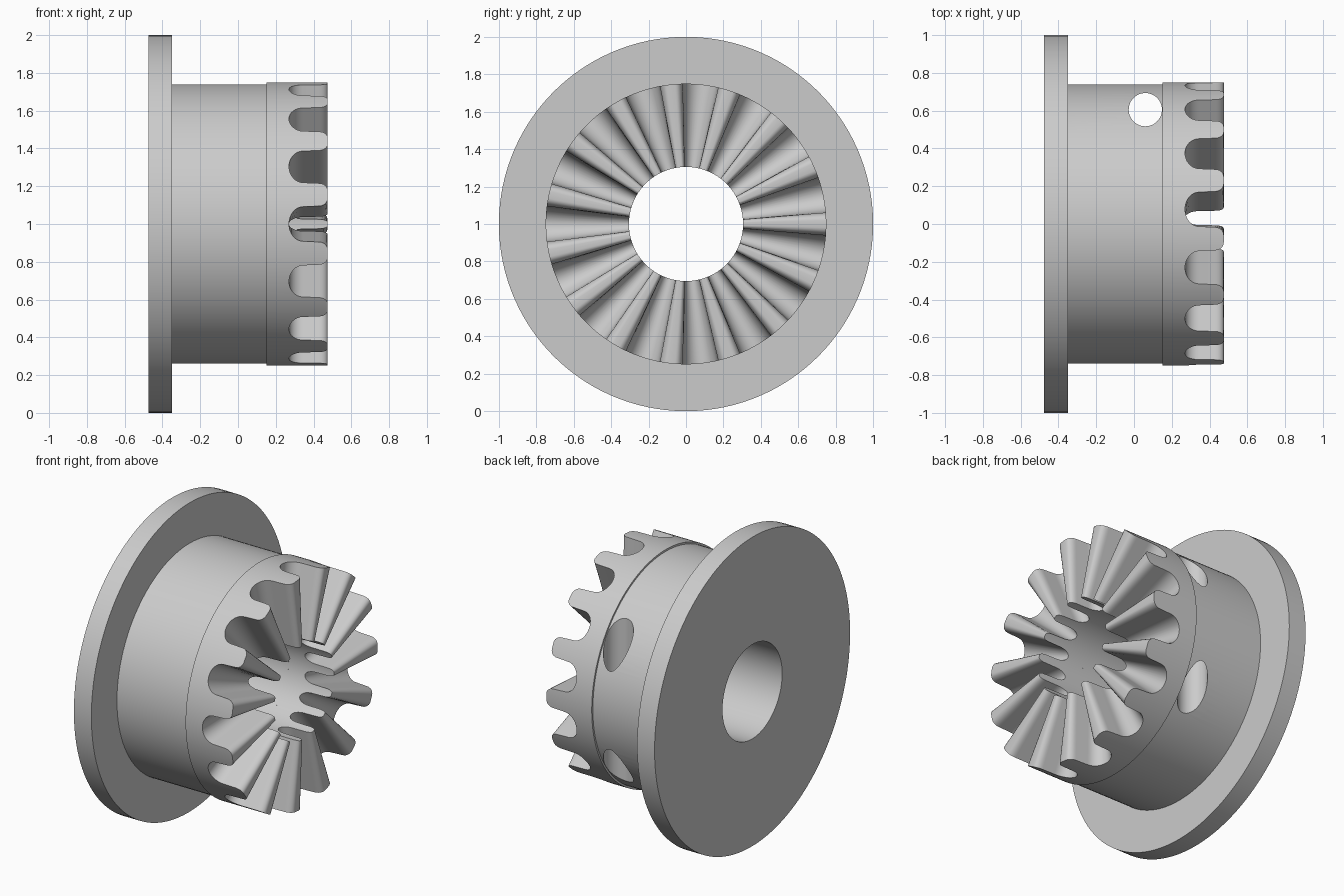
import bpy, bmesh, math

if "Cube" in bpy.data.objects:
    bpy.data.objects.remove(bpy.data.objects["Cube"], do_unlink=True)

TEETH = 15
BORE, HUB, CROWN, FLANGE = 0.305, 0.738, 0.75, 1.0
X_BACK, X_FLANGE, X_CROWN, X_ROOT, X_TIP = -0.475, -0.35, 0.15, 0.27, 0.475

# Single grey material
grey = bpy.data.materials.new("plain grey")
grey.use_nodes = True
colour = (0.6, 0.6, 0.6, 1)
grey.diffuse_color = colour
grey.node_tree.nodes["Principled BSDF"].inputs["Base Color"].default_value = colour


def polar(x, r, deg):
    a = math.radians(deg)
    return (x, -r * math.cos(a), 1 + r * math.sin(a))


def finish(name, bm):
    bmesh.ops.recalc_face_normals(bm, faces=bm.faces)
    mesh = bpy.data.meshes.new(name)
    bm.to_mesh(mesh)
    bm.free()
    mesh.materials.append(grey)
    ob = bpy.data.objects.new(name, mesh)
    bpy.context.collection.objects.link(ob)
    return ob


def ring_solid(name, sections):
    """Join closed cross-sections, one per angle, into a ring."""
    bm = bmesh.new()
    loops = [[bm.verts.new(p) for p in s] for s in sections]
    for a, b in zip(loops, loops[1:] + loops[:1]):
        n = len(a)
        for k in range(n):
            bm.faces.new((a[k], a[(k + 1) % n], b[(k + 1) % n], b[k]))
    return finish(name, bm)


def smooth(ob):
    bpy.ops.object.select_all(action='DESELECT')
    ob.select_set(True)
    bpy.context.view_layer.objects.active = ob
    bpy.ops.object.shade_smooth_by_angle(angle=math.radians(30))


# Flange and hub, turned around the bore
outline = [(X_BACK, BORE), (X_BACK, FLANGE), (X_FLANGE, FLANGE),
           (X_FLANGE, HUB), (X_CROWN, HUB), (X_CROWN, BORE)]
body = ring_solid("flanged_hub",
                  [[polar(x, r, i * 3) for x, r in outline] for i in range(120)])

# Off-centre vertical pin hole through the hub
bpy.ops.mesh.primitive_cylinder_add(vertices=48, radius=0.088, depth=1.7,
                                    location=(0.06, 0.605, 1))
cutter = bpy.context.object
cutter.name = "pin_hole_cutter"
cut = body.modifiers.new("pin hole", 'BOOLEAN')
cut.object = cutter
cut.operation = 'DIFFERENCE'
cut.solver = 'EXACT'
bpy.context.view_layer.objects.active = body
bpy.ops.object.modifier_apply(modifier=cut.name)
bpy.data.objects.remove(cutter, do_unlink=True)
smooth(body)

# Half a tooth pitch as (angle, x): rounded root, steep flank, rounded tip
half = []
for i in range(9):
    t = math.radians(90 * i / 8)
    half.append((7.0 * math.sin(t), X_ROOT + 0.075 * (1 - math.cos(t))))
for i in range(7):
    t = math.radians(90 * i / 6)
    half.append((7.3 + 3.2 * (1 - math.cos(t)), X_TIP - 0.045 * (1 - math.sin(t))))
half.append((12, X_TIP))
pitch = [(-a, x) for a, x in reversed(half[1:])] + half[:-1]

# Crown of radial teeth
sections = []
for n in range(TEETH):
    for a, x in pitch:
        d = a + n * 360 / TEETH
        sections.append([polar(X_CROWN, BORE, d), polar(X_CROWN, CROWN, d),
                         polar(x, CROWN, d), polar(x, BORE, d)])
smooth(ring_solid("toothed_crown", sections))
